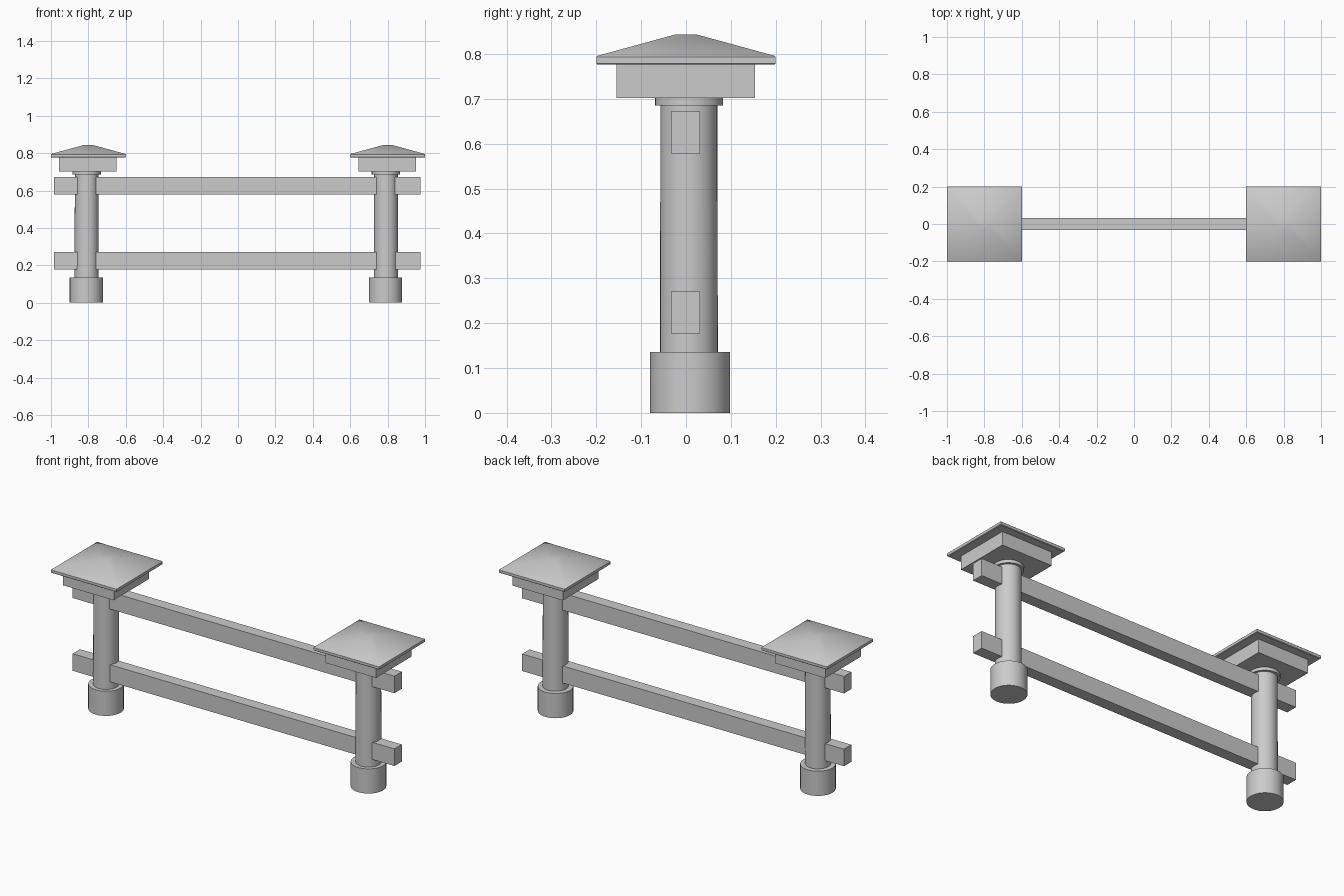
import bpy, bmesh, math

if "Cube" in bpy.data.objects:
    bpy.data.objects.remove(bpy.data.objects["Cube"])


def finish(name, bm, smooth=True):
    bmesh.ops.recalc_face_normals(bm, faces=bm.faces)
    mesh = bpy.data.meshes.new(name)
    bm.to_mesh(mesh)
    bm.free()
    ob = bpy.data.objects.new(name, mesh)
    bpy.context.collection.objects.link(ob)
    if smooth:
        bpy.ops.object.select_all(action='DESELECT')
        bpy.context.view_layer.objects.active = ob
        ob.select_set(True)
        bpy.ops.object.shade_smooth_by_angle(angle=math.radians(30))
    return ob


def box(name, x0, x1, y0, y1, z0, z1):
    bm = bmesh.new()
    bmesh.ops.create_cube(bm, size=1)
    for v in bm.verts:
        v.co.x = x1 if v.co.x > 0 else x0
        v.co.y = y1 if v.co.y > 0 else y0
        v.co.z = z1 if v.co.z > 0 else z0
    return finish(name, bm, False)


def stack(name, cx, cy, profile, outline):
    """Loft a unit outline through (scale, height) rings and close both ends."""
    bm = bmesh.new()
    rings = [[bm.verts.new((cx + x * s, cy + y * s, z)) for x, y in outline]
             for s, z in profile]
    n = len(outline)
    for a, b in zip(rings, rings[1:]):
        for i in range(n):
            j = (i + 1) % n
            bm.faces.new((a[i], a[j], b[j], b[i]))
    bm.faces.new(rings[0])
    bm.faces.new(rings[-1])
    return finish(name, bm)


circle = [(math.cos(i * math.tau / 32), math.sin(i * math.tau / 32)) for i in range(32)]
square = [(-1, -1), (1, -1), (1, 1), (-1, 1)]

for side, x in (("left", -0.8), ("right", 0.8)):
    # round footing, shaft and collar, slightly off the cap's centre
    stack(side + "_footing", x - 0.011, 0.009, [(0.089, 0), (0.089, 0.136)], circle)
    stack(side + "_post", x - 0.009, 0.0065, [(0.0645, 0.13), (0.0635, 0.69)], circle)
    stack(side + "_collar", x - 0.009, 0.007, [(0.076, 0.685), (0.076, 0.703)], circle)
    # square block under the cap
    box(side + "_cap_block", x - 0.157, x + 0.151, -0.155, 0.154, 0.702, 0.777)
    # shallow pyramid cap with a small flat top
    stack(side + "_cap", x, 0, [(0.197, 0.776), (0.2, 0.779), (0.2, 0.793),
                                (0.197, 0.796), (0.025, 0.843)], square)

# two rails passing through both posts
for name, z in (("lower_rail", 0.177), ("upper_rail", 0.578)):
    box(name, -0.985, 0.977, -0.033, 0.031, z, z + 0.094)
